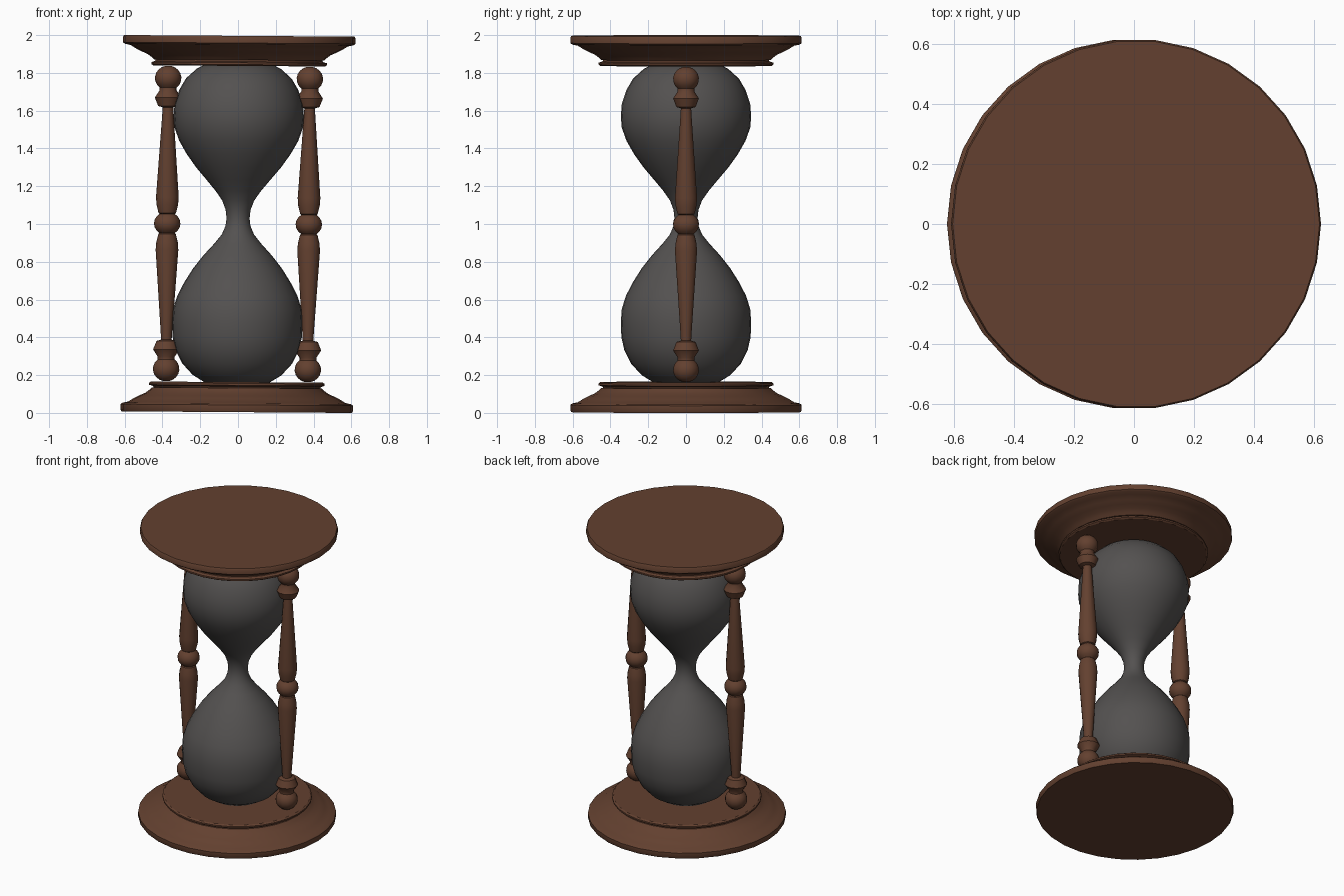
import bpy, bmesh, math
from mathutils import Matrix

if "Cube" in bpy.data.objects:
    bpy.data.objects.remove(bpy.data.objects["Cube"])

def material(name, rgb):
    m = bpy.data.materials.new(name)
    m.diffuse_color = (*rgb, 1)
    m.use_nodes = True
    m.node_tree.nodes["Principled BSDF"].inputs["Base Color"].default_value = m.diffuse_color
    return m

wood = material("dark wood", (0.125, 0.052, 0.029))
glass = material("smoky grey", (0.088, 0.083, 0.081))

# the whole piece leans very slightly to the right
TILT = (Matrix.Translation((0, 0, 1)) @ Matrix.Rotation(math.radians(0.4), 4, 'Y')
        @ Matrix.Translation((0, 0, -1)))

def lathe(name, profile, sides, mat, x=0.0, angle=35):
    """Spin a list of (radius, z) points, bottom to top, with flat caps."""
    bm = bmesh.new()
    rings = [[bm.verts.new((x + r * math.cos(2 * math.pi * i / sides),
                            r * math.sin(2 * math.pi * i / sides), z))
              for i in range(sides)] for r, z in profile]
    for a, b in zip(rings, rings[1:]):
        for i in range(sides):
            j = (i + 1) % sides
            bm.faces.new((a[i], a[j], b[j], b[i]))
    bm.faces.new(rings[0][::-1])
    bm.faces.new(rings[-1])
    bm.transform(TILT)
    me = bpy.data.meshes.new(name)
    bm.to_mesh(me)
    bm.free()
    me.materials.append(mat)
    ob = bpy.data.objects.new(name, me)
    bpy.context.collection.objects.link(ob)
    bpy.ops.object.select_all(action='DESELECT')
    bpy.context.view_layer.objects.active = ob
    ob.select_set(True)
    bpy.ops.object.shade_smooth_by_angle(angle=math.radians(angle))
    return ob

def flip(profile):
    return [(r, 2 - z) for r, z in reversed(profile)]

# moulded end discs, each with a thin inner plate
disc = [(0.61, 0.004), (0.615, 0.012), (0.615, 0.042), (0.605, 0.05), (0.575, 0.056),
        (0.545, 0.075), (0.515, 0.09), (0.485, 0.103), (0.465, 0.118), (0.45, 0.132)]
plate = [(0.44, 0.13), (0.445, 0.14), (0.465, 0.146), (0.465, 0.156), (0.455, 0.163)]
for side, f in (("bottom", list), ("top", flip)):
    lathe(side + "_disc", f(disc), 30, wood)
    lathe(side + "_plate", f(plate), 30, wood)

# double bulb
bulb = [(0.17, 0.16), (0.235, 0.2), (0.29, 0.26), (0.326, 0.33), (0.342, 0.4),
        (0.345, 0.48), (0.34, 0.55), (0.318, 0.62), (0.282, 0.69), (0.235, 0.765),
        (0.18, 0.835), (0.125, 0.895), (0.085, 0.945), (0.066, 0.99), (0.061, 1.03),
        (0.066, 1.075), (0.085, 1.125), (0.12, 1.175), (0.17, 1.235), (0.225, 1.3),
        (0.275, 1.37), (0.315, 1.44), (0.34, 1.51), (0.345, 1.57), (0.34, 1.635),
        (0.315, 1.71), (0.28, 1.77), (0.225, 1.82), (0.165, 1.852)]
lathe("hourglass_bulb", bulb, 32, glass, angle=60)

# turned columns, lower half mirrored to the upper half
def ball(zc, r, h, a0, a1, n):
    return [(r * math.cos(t), zc + h * math.sin(t))
            for t in (math.radians(a0 + (a1 - a0) * k / n) for k in range(n + 1))]

half = (ball(0.23, 0.07, 0.066, -80, 50, 7)
        + [(0.045, 0.295), (0.07, 0.333), (0.052, 0.378), (0.028, 0.385), (0.03, 0.42),
           (0.06, 0.86), (0.057, 0.9), (0.046, 0.945)]
        + ball(1.0, 0.07, 0.062, -55, 0, 3))
column = half + flip(half)[1:]
for name, x in (("left_column", -0.375), ("right_column", 0.375)):
    lathe(name, column, 14, wood, x)
